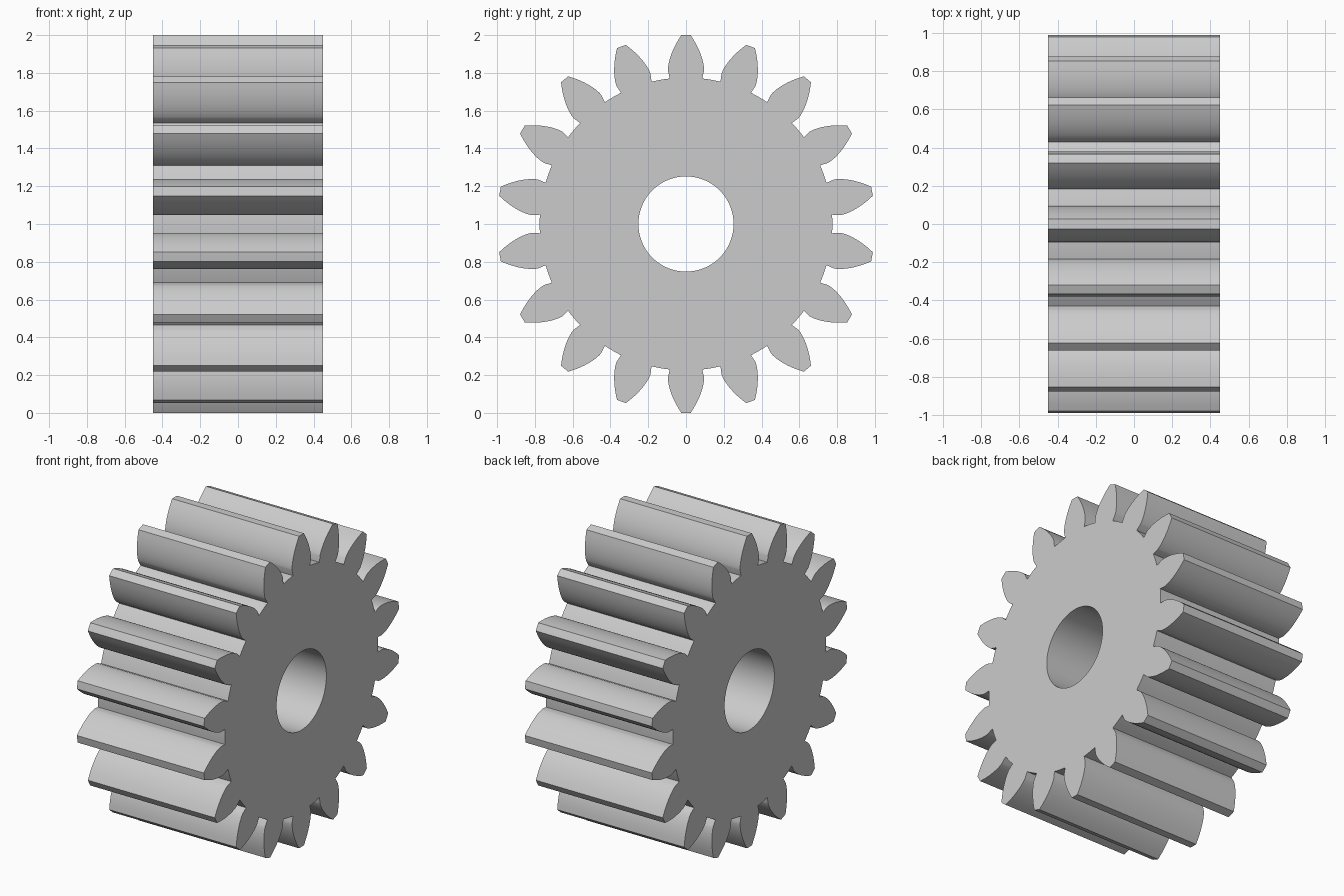
import bpy, bmesh
from math import sin, cos, tan, acos, pi, radians

cube = bpy.data.objects.get("Cube")
if cube:
    bpy.data.objects.remove(cube, do_unlink=True)

TEETH, WIDTH, BORE = 18, 0.9, 0.252
TIP, PITCH, ROOT = 1.0, 0.9, 0.775
PRESSURE = radians(25)
BASE = PITCH * cos(PRESSURE)
ROOT_HALF = 0.111          # half angle of a tooth at its foot
STEPS = 10


def involute(r):
    a = acos(min(1, BASE / r))
    return tan(a) - a


def half_angle(r):
    return pi / (2 * TEETH) + involute(PITCH) - involute(r)


# One tooth as (radius, angle): foot, involute flank, tip, mirrored flank, valley
radii = [BASE + (TIP - BASE) * (i / STEPS) ** 1.5 for i in range(STEPS + 1)]
flank = [(ROOT, ROOT_HALF)] + [(r, half_angle(r)) for r in radii]
tooth = [(r, -a) for r, a in flank] + [(TIP, 0)] + [(r, a) for r, a in reversed(flank)]
gap = 2 * pi / TEETH - 2 * ROOT_HALF
tooth += [(ROOT, ROOT_HALF + gap * i / 4) for i in range(1, 4)]
outline = [(r, a + 2 * pi * k / TEETH) for k in range(TEETH) for r, a in tooth]
bore = [(BORE, 2 * pi * i / 72) for i in range(72)]

# Side face with the bore left open, then extruded across the width
bm = bmesh.new()
edges = []
for ring in (outline, bore):
    verts = [bm.verts.new((-WIDTH / 2, r * sin(a), 1 + r * cos(a))) for r, a in ring]
    edges += [bm.edges.new((v, verts[i - 1])) for i, v in enumerate(verts)]
bmesh.ops.triangle_fill(bm, edges=edges, use_beauty=True, normal=(-1, 0, 0))
grown = bmesh.ops.extrude_face_region(bm, geom=bm.faces[:], use_keep_orig=True)
moved = [g for g in grown["geom"] if isinstance(g, bmesh.types.BMVert)]
bmesh.ops.translate(bm, verts=moved, vec=(WIDTH, 0, 0))
bmesh.ops.recalc_face_normals(bm, faces=bm.faces[:])

mesh = bpy.data.meshes.new("spur_gear")
bm.to_mesh(mesh)
bm.free()
gear = bpy.data.objects.new("spur_gear", mesh)
bpy.context.collection.objects.link(gear)

# Plain grey metal
grey = bpy.data.materials.new("light_grey")
grey.use_nodes = True
grey.diffuse_color = (0.6, 0.6, 0.6, 1)
grey.node_tree.nodes["Principled BSDF"].inputs["Base Color"].default_value = (0.6, 0.6, 0.6, 1)
mesh.materials.append(grey)

# Smooth flanks and bore, sharp tooth edges
bpy.ops.object.select_all(action="DESELECT")
gear.select_set(True)
bpy.context.view_layer.objects.active = gear
bpy.ops.object.shade_smooth_by_angle(angle=radians(25))
